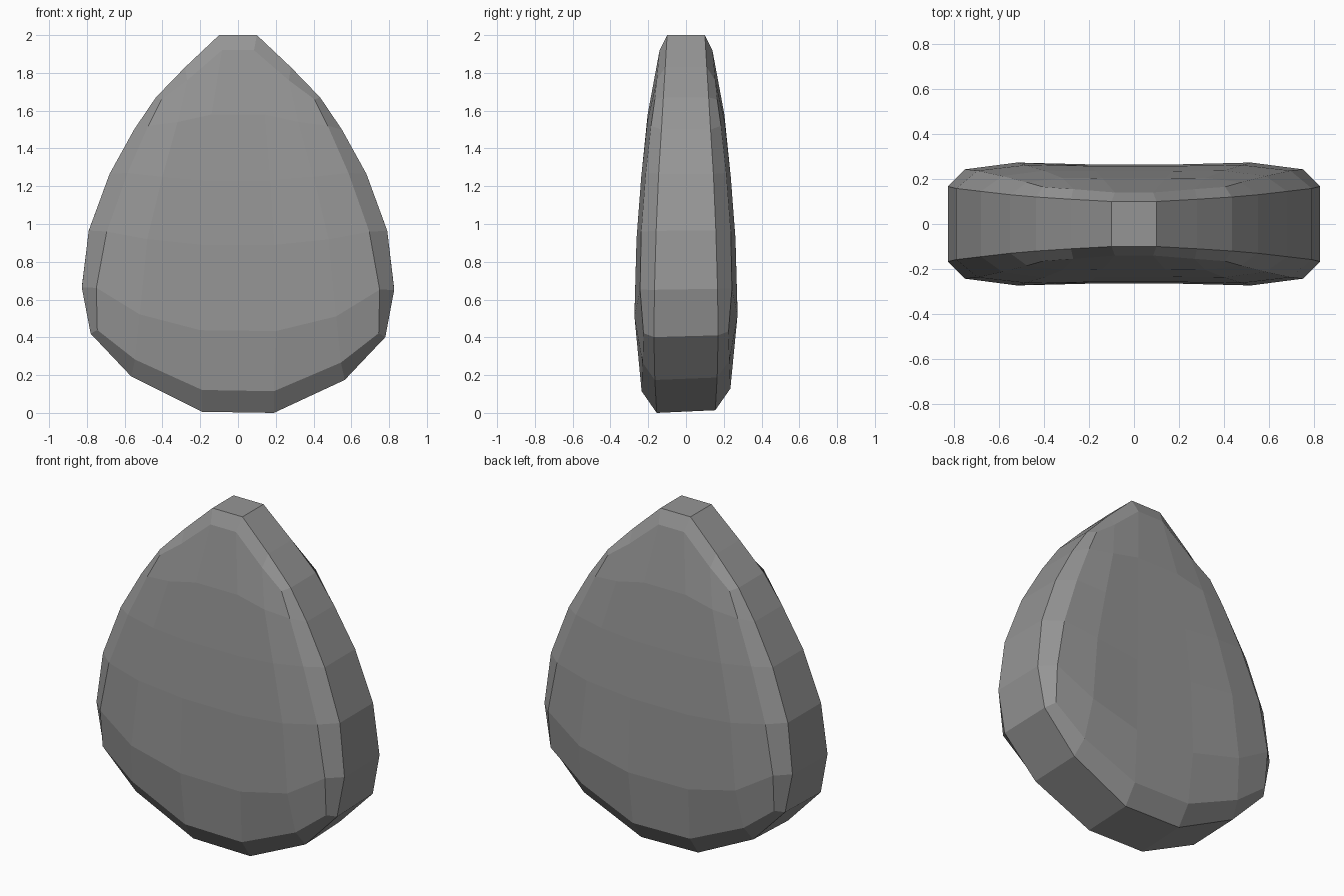
import bpy, bmesh

if "Cube" in bpy.data.objects:
    bpy.data.objects.remove(bpy.data.objects["Cube"])

# Half of the front face grid, rows bottom to top; (x, z, depth) from middle column to edge
FACE = [
    [(0.19, 0.125, 0.235), (0.545, 0.28, 0.23), (0.745, 0.435, 0.225)],
    [(0.20, 0.44, 0.265), (0.52, 0.52, 0.273), (0.75, 0.66, 0.243)],
    [(0.19, 0.89, 0.258), (0.48, 0.92, 0.262), (0.695, 0.96, 0.237)],
    [(0.17, 1.23, 0.235), (0.40, 1.25, 0.237), (0.585, 1.27, 0.213)],
    [(0.14, 1.58, 0.203), (0.32, 1.54, 0.205), (0.475, 1.52, 0.185)],
    [(0.085, 1.92, 0.14), (0.27, 1.76, 0.155), (0.405, 1.66, 0.165)],
]
# Half of the outer rim, bottom to top; (x, z, depth)
RIM = [(0.19, 0.01, 0.155), (0.565, 0.19, 0.165), (0.78, 0.415, 0.17),
       (0.827, 0.66, 0.167), (0.79, 0.965, 0.158), (0.68, 1.265, 0.145),
       (0.55, 1.50, 0.13), (0.435, 1.67, 0.12), (0.28, 1.83, 0.11), (0.10, 2.0, 0.10)]

bm = bmesh.new()


def vert(p, sx, sy):
    x, z, d = p
    low = max(0.0, 1 - z)          # slight skew of the lower stone
    skew = (-0.02 * sx * x + 0.008 * sy) * low
    return bm.verts.new((sx * x, sy * d, max(0.0, z + skew)))


def side(sy):
    """One broad face with its bevel; returns the rim loop."""
    grid = [[vert(p, -1, sy) for p in reversed(r)] + [vert(p, 1, sy) for p in r] for r in FACE]
    for a, b in zip(grid, grid[1:]):
        for i in range(5):
            bm.faces.new((a[i], a[i + 1], b[i + 1], b[i]))
    inner = (grid[0][3:] + [r[-1] for r in grid[1:]] + grid[5][-2::-1]
             + [r[0] for r in grid[4::-1]] + grid[0][1:3])
    outer = [vert(p, 1, sy) for p in RIM] + [vert(p, -1, sy) for p in reversed(RIM)]
    bridge(inner, outer)
    return outer


def bridge(a, b):
    n = len(a)
    for i in range(n):
        j = (i + 1) % n
        bm.faces.new((a[i], a[j], b[j], b[i]))


# Front and back faces joined by the edge band
bridge(side(-1), side(1))
bmesh.ops.recalc_face_normals(bm, faces=bm.faces)

mesh = bpy.data.meshes.new("stone")
bm.to_mesh(mesh)
bm.free()
grey = bpy.data.materials.new("stone grey")
grey.diffuse_color = (0.3, 0.3, 0.3, 1)
grey.use_nodes = True
grey.node_tree.nodes["Principled BSDF"].inputs["Base Color"].default_value = grey.diffuse_color
mesh.materials.append(grey)
stone = bpy.data.objects.new("flat_stone", mesh)
bpy.context.collection.objects.link(stone)
